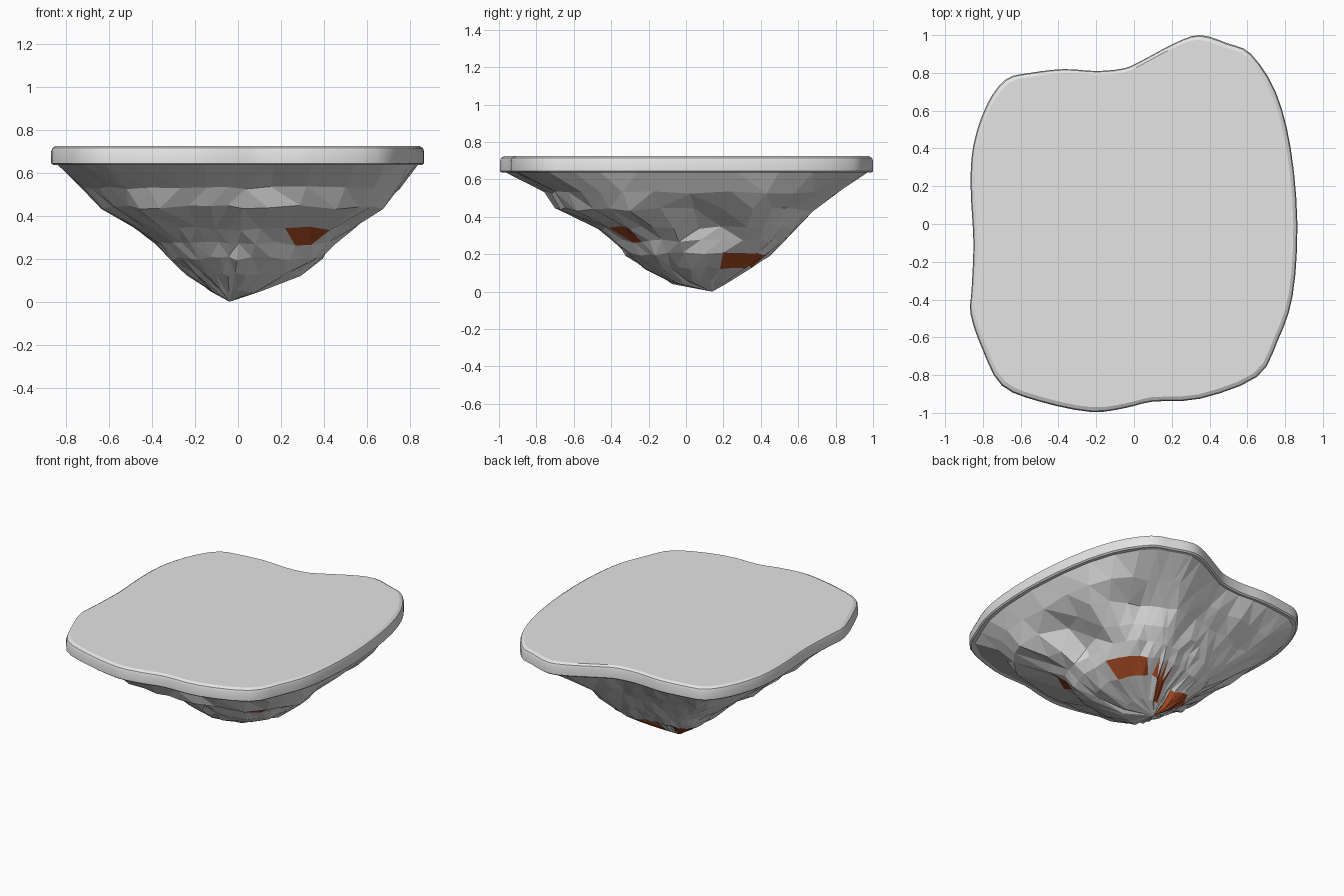
import bpy, bmesh, math, random
from mathutils import Vector

random.seed(4)
cube = bpy.data.objects.get("Cube")
if cube:
    bpy.data.objects.remove(cube, do_unlink=True)


def material(name, colour):
    mat = bpy.data.materials.new(name)
    mat.use_nodes = True
    mat.diffuse_color = (*colour, 1)
    mat.node_tree.nodes["Principled BSDF"].inputs["Base Color"].default_value = (*colour, 1)
    return mat


def make_object(name, bm, materials):
    bmesh.ops.recalc_face_normals(bm, faces=bm.faces)
    mesh = bpy.data.meshes.new(name)
    bm.to_mesh(mesh)
    bm.free()
    obj = bpy.data.objects.new(name, mesh)
    bpy.context.collection.objects.link(obj)
    for mat in materials:
        mesh.materials.append(mat)
    return obj


def bridge(bm, lower, upper):
    count = len(lower)
    for i in range(count):
        j = (i + 1) % count
        bm.faces.new((lower[i], lower[j], upper[j], upper[i]))


def smooth_loop(points, steps):
    """Closed smooth curve through the given points."""
    pts = [Vector(p) for p in points]
    n, result = len(pts), []
    for i in range(n):
        a, b, c, d = (pts[(i + k) % n] for k in (-1, 0, 1, 2))
        for s in range(steps):
            t = s / steps
            result.append((b * 2 + (c - a) * t + (a * 2 - b * 5 + c * 4 - d) * t ** 2
                           + (b * 3 - a - c * 3 + d) * t ** 3) / 2)
    return result


grey = material("stone grey", (0.78, 0.78, 0.78))
brown = material("rust brown", (0.42, 0.075, 0.02))

# Wavy plan outline shared by the slab and the rock
outline = smooth_loop([
    (.35, 1), (.22, .96), (.05, .87), (-.05, .825), (-.2, .81), (-.37, .82),
    (-.55, .8), (-.68, .765), (-.78, .63), (-.85, .42), (-.865, .2), (-.85, -.1),
    (-.86, -.35), (-.865, -.48), (-.8, -.67), (-.7, -.855), (-.5, -.94),
    (-.23, -.995), (-.05, -.975), (.1, -.94), (.35, -.925), (.65, -.81),
    (.76, -.62), (.84, -.38), (.865, 0), (.83, .4), (.75, .7), (.62, .9), (.5, .955)], 3)

# Flat top slab with softly rounded edges
bm = bmesh.new()
rings = []
for scale, z in ((.99, .636), (1, .644), (1, .7), (.994, .715), (.975, .725)):
    rings.append([bm.verts.new((p.x * scale, p.y * scale, z)) for p in outline])
for lower, upper in zip(rings, rings[1:]):
    bridge(bm, lower, upper)
bm.faces.new(rings[0])
bm.faces.new(rings[-1])
slab = make_object("top_slab", bm, [grey])
bpy.context.view_layer.objects.active = slab
slab.select_set(True)
bpy.ops.object.shade_smooth_by_angle(angle=math.radians(35))
for poly in slab.data.polygons:
    if len(poly.vertices) > 4:
        poly.use_smooth = False

# Rocky underside: height, reach to left, right, back and front
levels = [
    (.64, .84, .84, .97, .97),
    (.53, .79, .72, .83, .75),
    (.44, .74, .63, .69, .71),
    (.34, .59, .49, .6, .47),
    (.27, .48, .38, .54, .39),
    (.2, .42, .32, .48, .34),
    (.13, .3, .24, .38, .23),
    (.05, .12, .13, .23, .08)]
# Coves in the flank: direction in degrees, half width, depth, height, half height
coves = [(5, 18, .27, .39, .14), (54, 12, .14, .46, .1), (-52, 18, .08, .3, .12),
         (98, 25, .45, .1, .08)]
apex = Vector((-.04, .14, 0))


def angle_gap(a, b):
    return abs((a - b + 180) % 360 - 180)


bm = bmesh.new()
rings = []
for z, left, right, back, front in levels:
    depth = 1 - z / levels[0][0]
    centre = apex * depth
    rough = min(depth * 4, 1)
    ring = []
    for p in outline[::2]:
        u, v = p.x / .865, p.y / .995
        rounding = 1 + (1 / math.hypot(u, v) - 1) * depth
        u, v = u * rounding, v * rounding
        heading = math.degrees(math.atan2(v, u))
        inset = 1 + random.uniform(-.03, .025) * rough
        for direction, width, amount, height, tall in coves:
            gap = angle_gap(heading, direction) / width
            inset -= amount * rough * math.exp(-gap ** 2 - ((z - height) / tall) ** 2)
        x = centre.x + u * inset * (left - centre.x if u > 0 else right + centre.x)
        y = centre.y + v * inset * (back - centre.y if v > 0 else front + centre.y)
        ring.append(bm.verts.new((x, y, z + random.uniform(-.01, .01) * rough)))
    rings.append(ring)
for upper, lower in zip(rings, rings[1:]):
    bridge(bm, lower, upper)
tip = bm.verts.new(apex)
last = rings[-1]
for i, vert in enumerate(last):
    bm.faces.new((tip, last[(i + 1) % len(last)], vert))
bm.faces.new(rings[0])
bmesh.ops.triangulate(bm, faces=[f for f in bm.faces if len(f.verts) == 4])

# Exposed ore patches: direction from the tip, height, half angle, half height
patches = [(-51, .305, 7, .034), (27, .165, 17, .034),
           (61, .1, 10, .065), (134, .08, 27, .055)]
for face in bm.faces:
    c = face.calc_center_median()
    heading = math.degrees(math.atan2(c.y - apex.y, c.x - apex.x))
    for direction, height, spread, tall in patches:
        if angle_gap(heading, direction) < spread and abs(c.z - height) < tall:
            face.material_index = 1
make_object("rock_underside", bm, [grey, brown])
